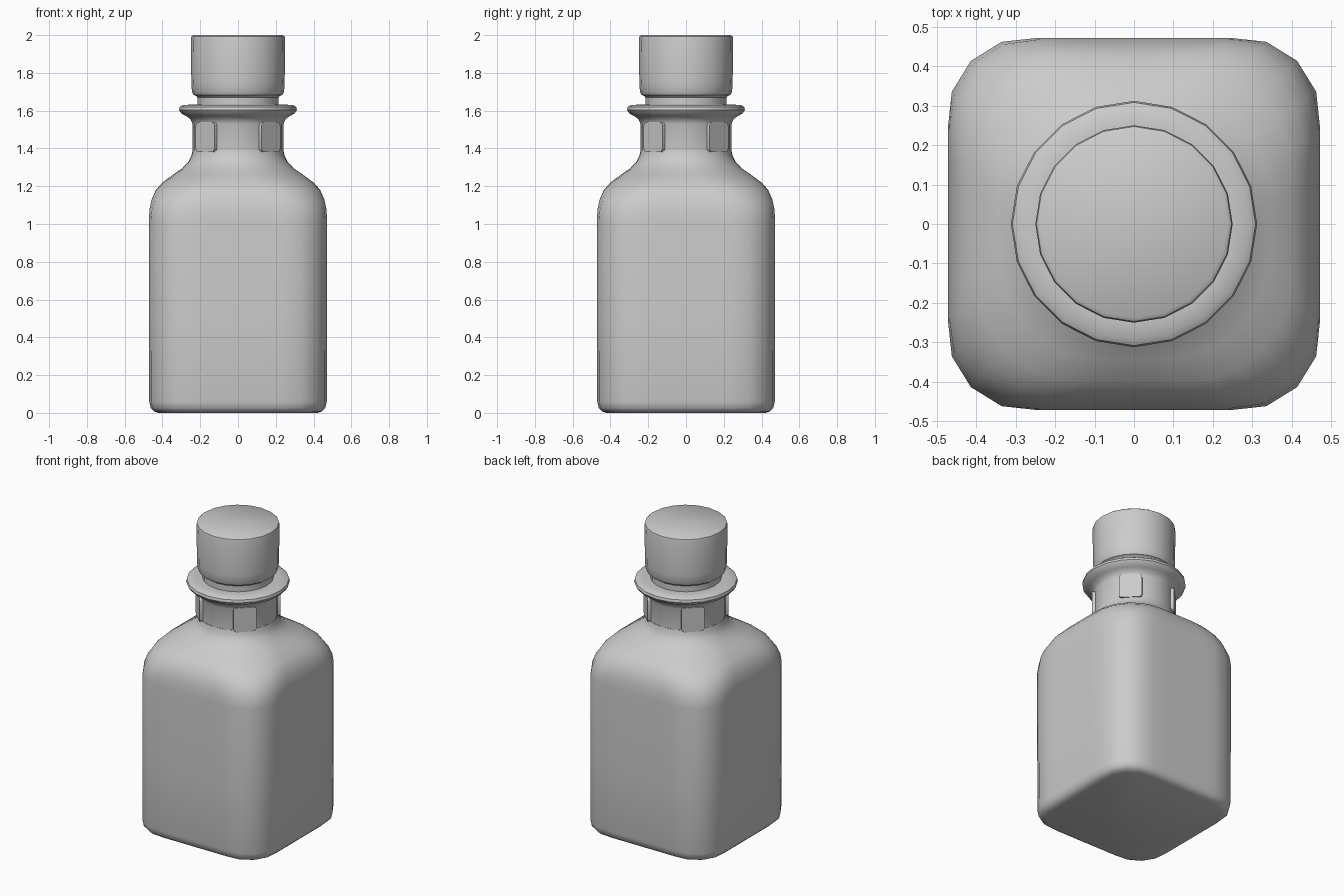
import bpy, bmesh
from math import sin, cos, pi, sqrt, radians

if "Cube" in bpy.data.objects:
    bpy.data.objects.remove(bpy.data.objects["Cube"])


def polar_radius(a, w, c):
    """Distance from centre to a rounded square of half width w, corner radius c."""
    x, y = abs(cos(a)), abs(sin(a))
    x, y = max(x, y), min(x, y)
    k = w - c
    if w * y / x <= k:
        return w / x
    d = k * (x + y)
    return d + sqrt(max(0, d * d - 2 * k * k + c * c))


def loft(name, sections, sides, angle=40):
    """Skin a stack of (z, half width, corner radius) sections and cap both ends."""
    bm = bmesh.new()
    rings = []
    for z, w, c in sections:
        ring = []
        for i in range(sides):
            a = 2 * pi * i / sides
            r = polar_radius(a, w, c)
            ring.append(bm.verts.new((r * cos(a), r * sin(a), z)))
        rings.append(ring)
    for lo, hi in zip(rings, rings[1:]):
        for i in range(sides):
            j = (i + 1) % sides
            bm.faces.new((lo[i], lo[j], hi[j], hi[i]))
    bm.faces.new(rings[0][::-1])
    bm.faces.new(rings[-1])
    return finish(name, bm, angle)


def finish(name, bm, angle):
    bmesh.ops.recalc_face_normals(bm, faces=bm.faces)
    me = bpy.data.meshes.new(name)
    bm.to_mesh(me)
    bm.free()
    ob = bpy.data.objects.new(name, me)
    bpy.context.collection.objects.link(ob)
    bpy.ops.object.select_all(action='DESELECT')
    bpy.context.view_layer.objects.active = ob
    ob.select_set(True)
    bpy.ops.object.shade_smooth_by_angle(angle=radians(angle))
    return ob


# Square body with rounded corners, blending to a round neck base
loft("bottle_body", [
    (0.00, 0.42, 0.16), (0.008, 0.445, 0.18), (0.025, 0.462, 0.19),
    (0.06, 0.47, 0.20), (0.5, 0.472, 0.20), (1.02, 0.472, 0.20),
    (1.08, 0.468, 0.21), (1.13, 0.457, 0.23), (1.18, 0.435, 0.25),
    (1.22, 0.40, 0.265), (1.26, 0.345, 0.27), (1.295, 0.295, 0.265),
    (1.33, 0.262, 0.255), (1.36, 0.247, 0.247), (1.39, 0.241, 0.241)], 40)

# Round neck with the flared lip
loft("neck_and_lip", [(z, r, r) for z, r in [
    (1.37, 0.241), (1.53, 0.241), (1.555, 0.252), (1.572, 0.275),
    (1.585, 0.30), (1.603, 0.312), (1.62, 0.308), (1.63, 0.292),
    (1.632, 0.25), (1.632, 0.18)]], 20)

# Stopper: narrow stem and wide cap
loft("stopper", [(z, r, r) for z, r in [
    (1.60, 0.215), (1.67, 0.215), (1.678, 0.222), (1.684, 0.236),
    (1.70, 0.244), (1.75, 0.247), (1.98, 0.25), (1.993, 0.247),
    (2.0, 0.237)]], 20)

# Four small raised pads around the neck, on the diagonals
for n in range(4):
    bm = bmesh.new()
    bmesh.ops.create_cube(bm, size=1)
    for v in bm.verts:
        v.co.x *= 0.05
        v.co.y *= 0.14
        v.co.z *= 0.16
    edges = [e for e in bm.edges
             if abs(e.verts[0].co.x - e.verts[1].co.x) > 0.01]
    bmesh.ops.bevel(bm, geom=edges, offset=0.02, segments=3,
                    profile=0.5, affect='EDGES')
    pad = finish("neck_pad_%d" % (n + 1), bm, 40)
    a = pi / 4 + n * pi / 2
    pad.location = (0.222 * cos(a), 0.222 * sin(a), 1.46)
    pad.rotation_euler = (0, 0, a)
